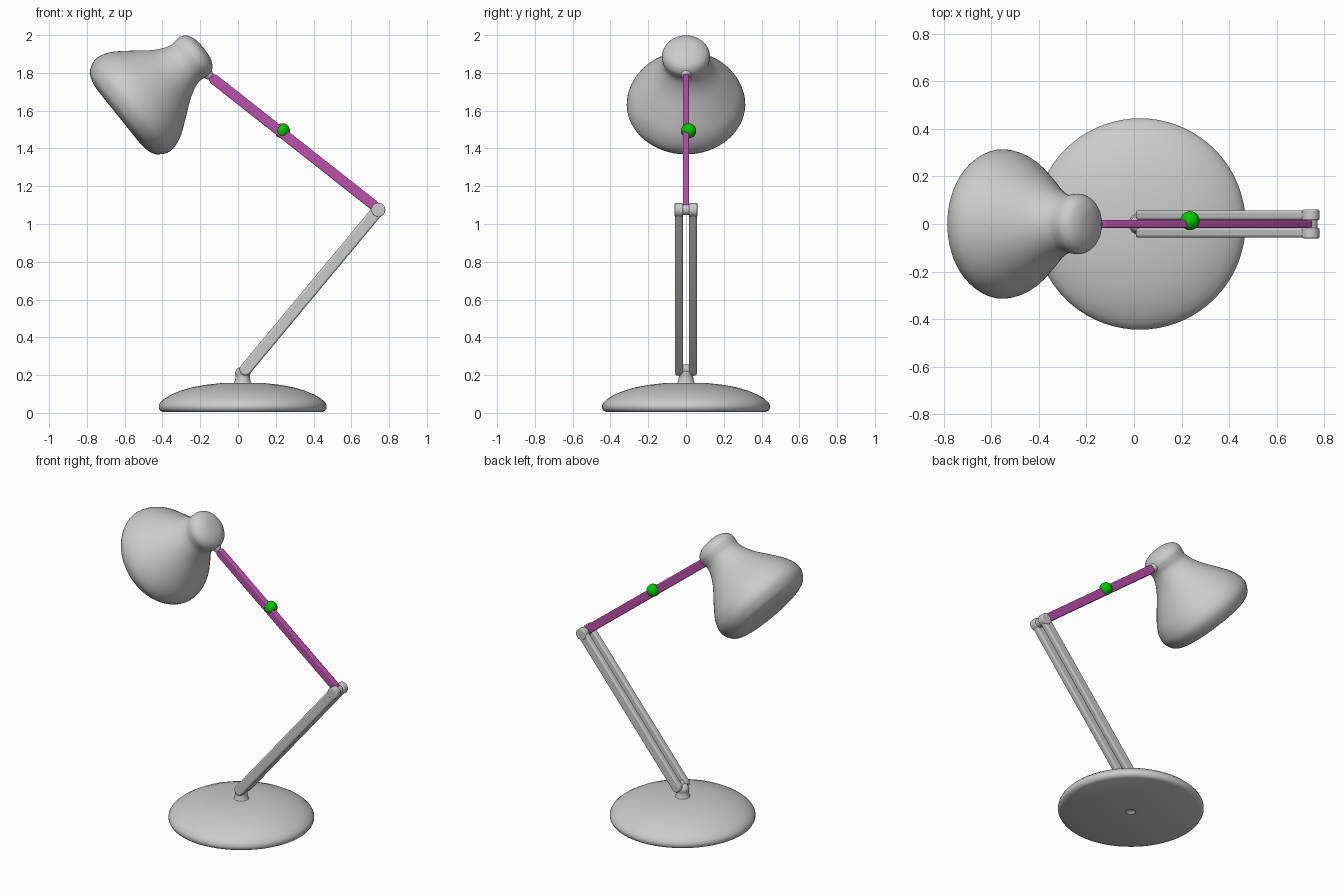
import bpy, bmesh, math
from mathutils import Vector, Matrix

if "Cube" in bpy.data.objects:
    bpy.data.objects.remove(bpy.data.objects["Cube"])


def finish(name, bm, matrix=None, color=None, bevel=0.0, angle=40):
    """Turn a bmesh into a named, smooth-shaded object."""
    if matrix:
        bm.transform(matrix)
    bmesh.ops.recalc_face_normals(bm, faces=bm.faces)
    mesh = bpy.data.meshes.new(name)
    bm.to_mesh(mesh)
    bm.free()
    ob = bpy.data.objects.new(name, mesh)
    bpy.context.collection.objects.link(ob)
    if bevel:
        mod = ob.modifiers.new("soft_edges", "BEVEL")
        mod.width, mod.segments, mod.limit_method = bevel, 3, "ANGLE"
    if color:
        mat = bpy.data.materials.new(name + "_colour")
        mat.diffuse_color = color
        mat.use_nodes = True
        mat.node_tree.nodes["Principled BSDF"].inputs["Base Color"].default_value = mat.diffuse_color
        mesh.materials.append(mat)
    bpy.ops.object.select_all(action="DESELECT")
    ob.select_set(True)
    bpy.context.view_layer.objects.active = ob
    bpy.ops.object.shade_smooth_by_angle(angle=math.radians(angle))
    return ob


def smooth_profile(pts, steps=5):
    """Catmull-Rom curve through (radius, height) points."""
    p = [Vector(q) for q in pts]
    p = [p[0]] + p + [p[-1]]
    out = []
    for a, b, c, d in zip(p, p[1:], p[2:], p[3:]):
        for i in range(steps):
            t = i / steps
            out.append(0.5 * (2 * b + (c - a) * t + (2 * a - 5 * b + 4 * c - d) * t ** 2
                              + (3 * b - a - 3 * c + d) * t ** 3))
    return out + [p[-1]]


def lathe(name, profile, matrix, segments=56):
    """Revolve a profile, which starts and ends on the axis, around local z."""
    bm = bmesh.new()
    verts = [bm.verts.new((max(q[0], 0), 0, q[1])) for q in profile]
    edges = [bm.edges.new(pair) for pair in zip(verts, verts[1:])]
    bmesh.ops.spin(bm, geom=verts + edges, cent=(0, 0, 0), axis=(0, 0, 1),
                   angle=2 * math.pi, steps=segments)
    bmesh.ops.remove_doubles(bm, verts=bm.verts, dist=0.0005)
    return finish(name, bm, matrix)


def bar(name, start, end, width, y0, y1, color=None, bevel=0.008, segs=8):
    """Flat round-ended bar between two (x, z) pivots, spanning y0..y1."""
    a, b = Vector(start), Vector(end)
    heading = math.atan2(b.y - a.y, b.x - a.x)
    bm = bmesh.new()
    ring = []
    for centre, base in ((b, heading - math.pi / 2), (a, heading + math.pi / 2)):
        for i in range(segs + 1):
            t = base + math.pi * i / segs
            ring.append(bm.verts.new((centre.x + width / 2 * math.cos(t), y0,
                                      centre.y + width / 2 * math.sin(t))))
    face = bm.faces.new(ring)
    res = bmesh.ops.extrude_face_region(bm, geom=[face])
    bmesh.ops.translate(bm, vec=(0, y1 - y0, 0),
                        verts=[v for v in res["geom"] if isinstance(v, bmesh.types.BMVert)])
    return finish(name, bm, color=color, bevel=bevel)


def rod(name, p, q, r1, r2, bevel=0.0):
    """Round rod or cone from p to q."""
    p, q = Vector(p), Vector(q)
    bm = bmesh.new()
    bmesh.ops.create_cone(bm, cap_ends=True, segments=24, radius1=r1, radius2=r2,
                          depth=(q - p).length)
    m = Matrix.Translation((p + q) / 2) @ (q - p).to_track_quat("Z", "Y").to_matrix().to_4x4()
    return finish(name, bm, m, bevel=bevel)


CX = 0.025
HIP, ELBOW = (0.04, 0.23), (0.743, 1.075)

# Domed base with a small dimple underneath
lathe("base", [(0, 0.02), (0.02, 0.016), (0.03, 0.006), (0.42, 0.004), (0.437, 0.012),
               (0.444, 0.025), (0.444, 0.04), (0.436, 0.056), (0.415, 0.075), (0.38, 0.096),
               (0.33, 0.117), (0.27, 0.135), (0.2, 0.148), (0.12, 0.157), (0, 0.16)],
      Matrix.Translation((CX, 0, 0)), 72)

# Short post on the base
lathe("post", smooth_profile([(0, 0.14), (0.05, 0.145), (0.043, 0.165), (0.038, 0.19),
                              (0.04, 0.215), (0.025, 0.238), (0, 0.242)]),
      Matrix.Translation((CX, 0, 0)), 32)
rod("post_pin", (HIP[0], -0.05, HIP[1]), (HIP[0], 0.05, HIP[1]), 0.025, 0.025)

# Twin lower bars with knobs at the elbow
for side, s in (("front", -1), ("back", 1)):
    y0, y1 = sorted((s * 0.017, s * 0.057))
    bar("lower_arm_" + side, HIP, ELBOW, 0.064, y0, y1, bevel=0.01)
    rod("elbow_knob_" + side, (ELBOW[0], s * 0.016, ELBOW[1]),
        (ELBOW[0], s * 0.06, ELBOW[1]), 0.037, 0.037, 0.006)
rod("elbow_pin", (ELBOW[0], -0.03, ELBOW[1]), (ELBOW[0], 0.03, ELBOW[1]), 0.028, 0.028)

# Upper arm and its round knob
bar("upper_arm", (-0.128, 1.767), (0.722, 1.097), 0.054, -0.016, 0.016,
    (0.5, 0.08, 0.42, 1), 0.006, 4)
bm = bmesh.new()
bmesh.ops.create_uvsphere(bm, u_segments=24, v_segments=16, radius=0.04)
finish("arm_knob", bm, Matrix.Translation((0.235, 0.014, 1.493)), (0.0, 0.6, 0.0, 1))

# Lamp shade: bell revolved around its tilted axis
axis = Vector((0.78, 0, 0.625)).normalized()
shade_m = Matrix.Translation((-0.606, 0, 1.59)) @ axis.to_track_quat("Z", "Y").to_matrix().to_4x4()
lathe("shade", smooth_profile([(0, -0.033), (0.12, -0.034), (0.2, -0.032), (0.25, -0.021),
                               (0.287, 0.004), (0.314, 0.065), (0.293, 0.145), (0.235, 0.23),
                               (0.17, 0.315), (0.136, 0.375), (0.122, 0.42), (0.125, 0.455),
                               (0.126, 0.485), (0.107, 0.518), (0.06, 0.54), (0, 0.545)], 4),
      shade_m)

# Tapered stub joining the shade to the arm
rod("shade_stub", (-0.21, 0, 1.85), (-0.143, 0, 1.775), 0.06, 0.018, 0.005)
